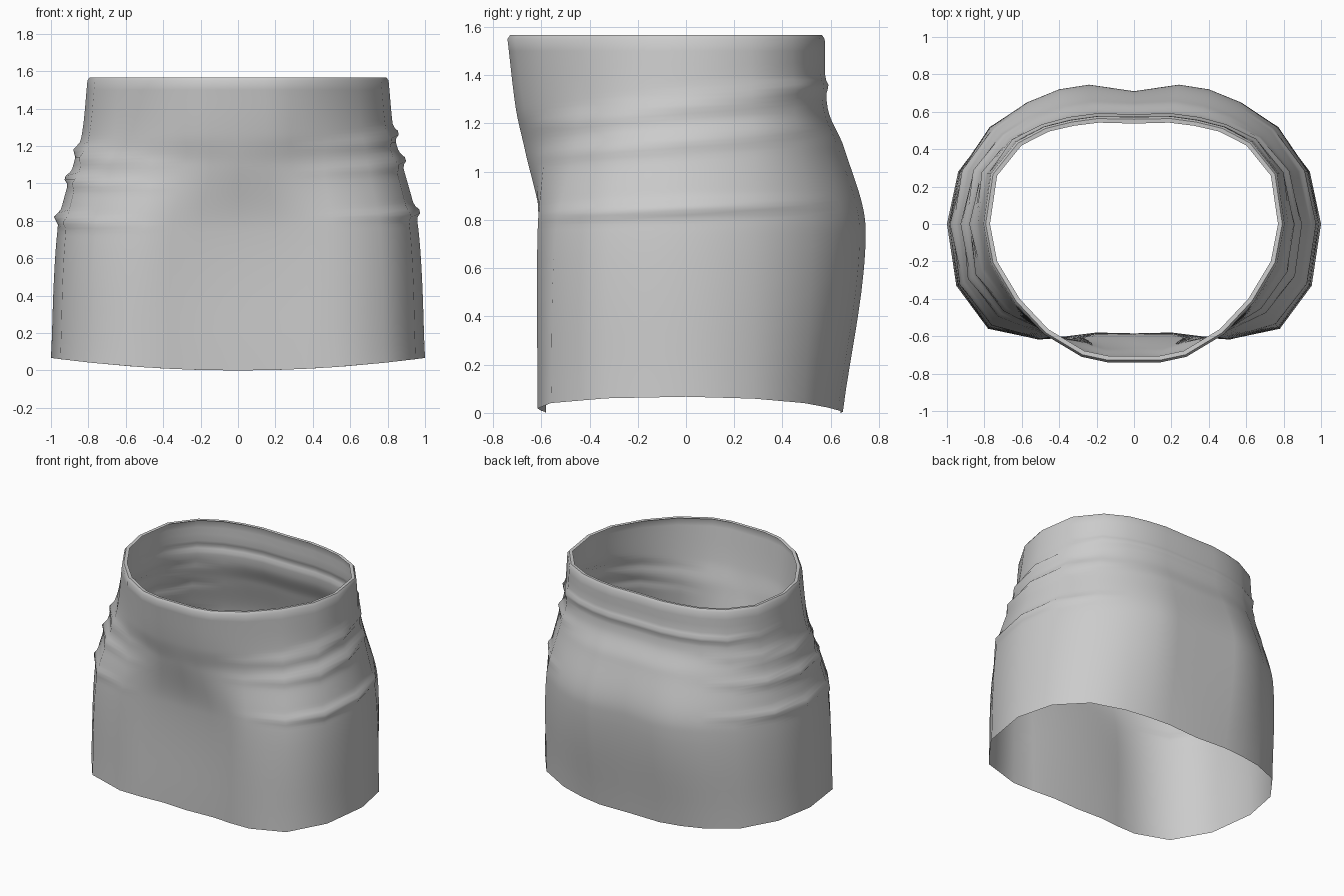
import bpy, bmesh, math

if "Cube" in bpy.data.objects:
    bpy.data.objects.remove(bpy.data.objects["Cube"])

# Half outlines, front centre to back centre, at key heights
KEYS = [
    (0.0, [(0, -.585), (.2, -.58), (.36, -.6), (.52, -.615), (.78, -.56), (.95, -.33), (1, 0),
           (.94, .28), (.78, .49), (.57, .59), (.4, .63), (.24, .65), (0, .64)]),
    (0.75, [(0, -.595), (.2, -.595), (.36, -.61), (.5, -.615), (.76, -.54), (.92, -.32), (.965, 0),
            (.915, .28), (.76, .52), (.57, .65), (.4, .72), (.24, .745), (0, .71)]),
    (1.1, [(0, -.665), (.15, -.67), (.28, -.63), (.46, -.585), (.69, -.46), (.84, -.27), (.88, 0),
           (.83, .28), (.69, .47), (.52, .575), (.37, .63), (.22, .655), (0, .645)]),
    (1.26, [(0, -.7), (.15, -.705), (.28, -.67), (.47, -.585), (.66, -.44), (.795, -.24), (.835, 0),
            (.79, .27), (.65, .45), (.49, .53), (.35, .57), (.21, .588), (0, .585)]),
    (1.55, [(0, -.74), (.14, -.74), (.28, -.71), (.48, -.59), (.64, -.42), (.765, -.21), (.805, 0),
            (.765, .27), (.63, .44), (.48, .52), (.34, .555), (.2, .575), (0, .572)]),
]

# Folds: side, crest height at the side seam, slope along y, height of fold
FOLDS = [(-1, .82, .09, .03), (-1, 1.03, .1, .03), (-1, 1.18, .16, .025),
         (1, .85, .06, .028), (1, 1.13, .13, .028), (1, 1.27, .16, .028)]


def outline(z):
    """Smooth interpolation between the key outlines."""
    i = 0
    while i < len(KEYS) - 2 and z > KEYS[i + 1][0]:
        i += 1
    k = [KEYS[max(0, min(len(KEYS) - 1, i + d))] for d in (-1, 0, 1, 2)]
    h = k[2][0] - k[1][0]
    t = (z - k[1][0]) / h
    pts = []
    for j in range(len(k[0][1])):
        p = []
        for a in (0, 1):
            v = [q[1][j][a] for q in k]
            m0 = h * (v[2] - v[0]) / (k[2][0] - k[0][0])
            m1 = h * (v[3] - v[1]) / (k[3][0] - k[1][0])
            p.append((2*t**3 - 3*t**2 + 1) * v[1] + (t**3 - 2*t**2 + t) * m0
                     + (3*t**2 - 2*t**3) * v[2] + (t**3 - t**2) * m1)
        pts.append(p)
    return pts


def place(x, y, lvl, inset=0.0, lift=0.0):
    """Position on the cloth with side folds, arched hem and rim inset."""
    r = math.hypot(x, y)
    push = -inset
    for side, z0, slope, amp in FOLDS:
        if x * side > 0.3:
            fade = max(0.0, 1 - (y / (.6 if y < 0 else .5)) ** 2)
            push += amp * fade * math.exp(-((lvl - z0 - slope * y) / .025) ** 2)
    if y > .4 and lvl < 1.5:
        push += .014 * math.exp(-((lvl - 1.355) / .022) ** 2)
    hem = .067 * x * x * max(0.0, 1 - lvl / .5)
    return (x + x / r * push, y + y / r * push, lvl + hem + lift)


# Skirt tube: coarse rings low down, fine rings through the folds
levels = [(.1 * i, 0, 0) for i in range(7)]
levels += [(.66 + .02 * i, 0, 0) for i in range(38)]
levels += [(1.45, 0, 0), (1.5, 0, 0), (1.55, 0, 0)]
# Rolled waist rim
levels += [(1.55, .012, .017), (1.55, .035, .015)]

bm = bmesh.new()
rings = []
for lvl, inset, lift in levels:
    half = outline(lvl)
    full = half + [(-x, y) for x, y in half[-2:0:-1]]
    rings.append([bm.verts.new(place(x, y, lvl, inset, lift)) for x, y in full])
for a, b in zip(rings, rings[1:]):
    n = len(a)
    for i in range(n):
        j = (i + 1) % n
        bm.faces.new((a[i], a[j], b[j], b[i]))
mesh = bpy.data.meshes.new("skirt")
bm.to_mesh(mesh)
bm.free()
skirt = bpy.data.objects.new("skirt", mesh)
bpy.context.collection.objects.link(skirt)
bpy.context.view_layer.objects.active = skirt
skirt.select_set(True)
bpy.ops.object.shade_smooth_by_angle(angle=math.radians(50))
